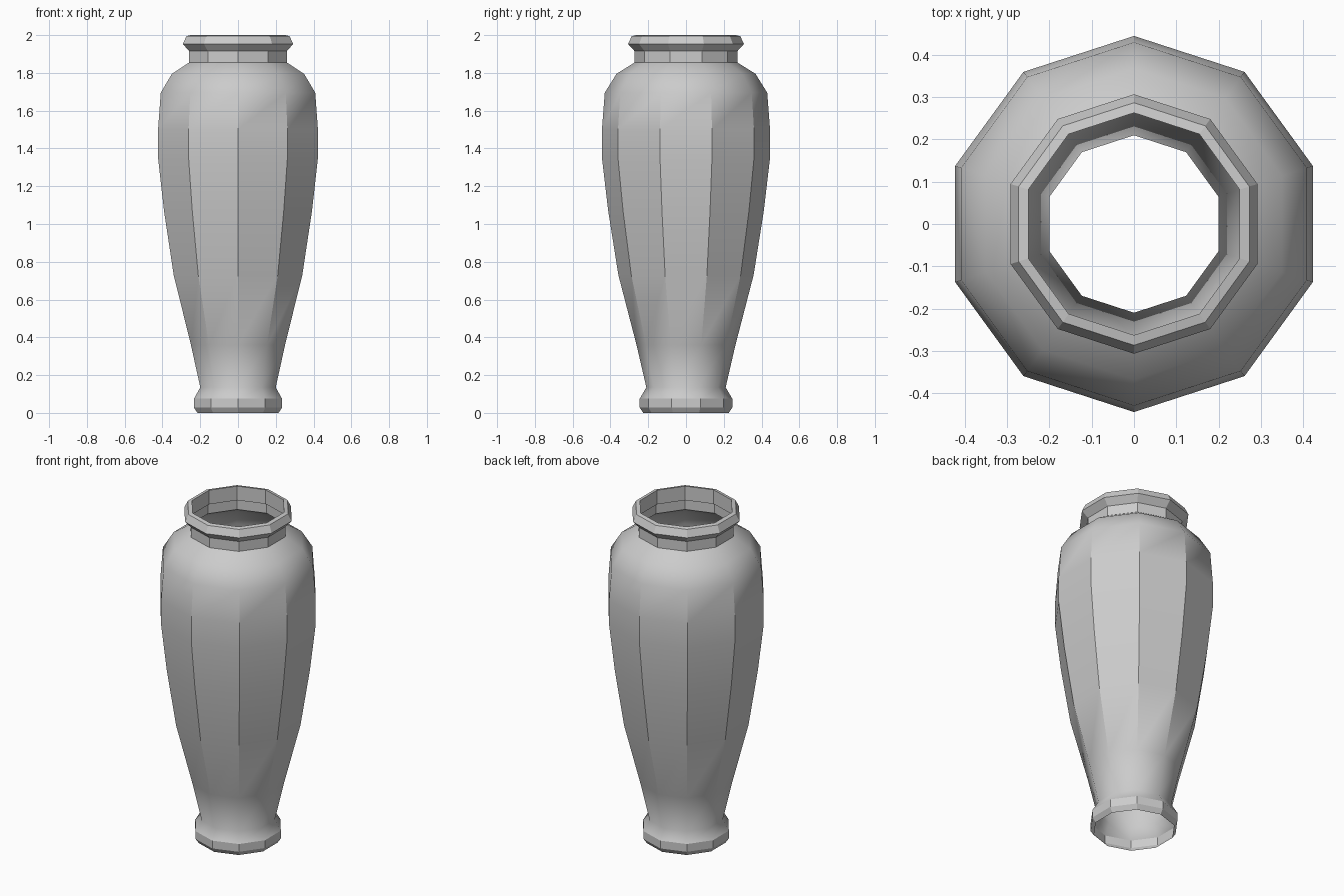
import bpy, bmesh
from math import sin, cos, pi

cube = bpy.data.objects.get("Cube")
if cube:
    bpy.data.objects.remove(cube, do_unlink=True)

SIDES = 10

# Single stone-grey colour
grey = bpy.data.materials.new("stone_grey")
grey.use_nodes = True
COLOUR = (0.6, 0.6, 0.6, 1)
grey.diffuse_color = COLOUR
grey.node_tree.nodes["Principled BSDF"].inputs["Base Color"].default_value = COLOUR


def lathe(name, profile, sharp_rings=(), sharp_spans=()):
    """Turn a (radius, height) profile into a ten-sided open shell.
    sharp_rings and sharp_spans list profile points / spans with hard edges."""
    bm = bmesh.new()
    rings = []
    for r, z in profile:
        angles = [2 * pi * i / SIDES - pi / 2 for i in range(SIDES)]
        rings.append([bm.verts.new((r * cos(a), r * sin(a), z)) for a in angles])
    for lower, upper in zip(rings, rings[1:]):
        for i in range(SIDES):
            j = (i + 1) % SIDES
            bm.faces.new((lower[i], lower[j], upper[j], upper[i])).smooth = True
    for k in sharp_rings:
        for i in range(SIDES):
            bm.edges.get((rings[k][i], rings[k][(i + 1) % SIDES])).smooth = False
    for k in sharp_spans:
        for i in range(SIDES):
            bm.edges.get((rings[k][i], rings[k + 1][i])).smooth = False
    mesh = bpy.data.meshes.new(name)
    bm.to_mesh(mesh)
    bm.free()
    mesh.materials.append(grey)
    obj = bpy.data.objects.new(name, mesh)
    bpy.context.collection.objects.link(obj)
    return obj


# Foot band, open underneath
lathe("foot", [(0.226, 0), (0.245, 0.028), (0.245, 0.075)],
      sharp_rings=[1], sharp_spans=[0, 1])

# Flared base, swelling body and rounded shoulder
lathe("body", [(0.245, 0.075), (0.21, 0.135), (0.262, 0.36), (0.358, 0.73),
               (0.412, 1.07), (0.445, 1.35), (0.445, 1.5), (0.43, 1.695),
               (0.368, 1.795), (0.272, 1.855)],
      sharp_spans=range(2, 7))

# Straight neck
lathe("neck", [(0.272, 1.855), (0.272, 1.915)], sharp_spans=[0])

# Bevelled lip with an inner wall
lathe("lip", [(0.272, 1.915), (0.307, 1.953), (0.287, 1.995),
              (0.263, 2.0), (0.263, 1.915)],
      sharp_rings=[1, 2, 3], sharp_spans=range(4))
